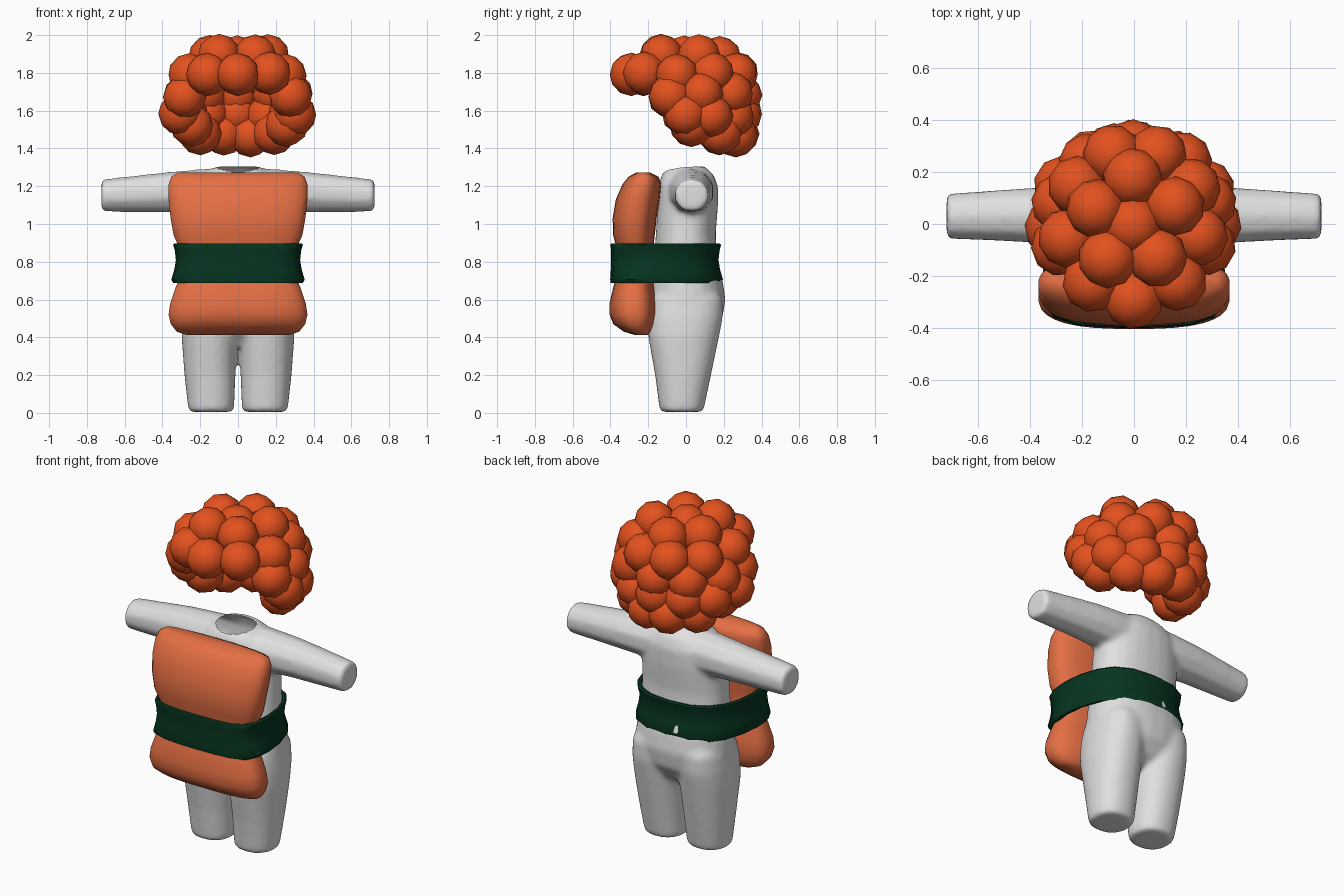
import bpy, bmesh, math, random
from mathutils import Vector, Matrix

if "Cube" in bpy.data.objects:
    bpy.data.objects.remove(bpy.data.objects["Cube"])

random.seed(4)


def material(name, rgb):
    m = bpy.data.materials.new(name)
    m.diffuse_color = (*rgb, 1)
    m.use_nodes = True
    m.node_tree.nodes["Principled BSDF"].inputs["Base Color"].default_value = m.diffuse_color
    return m


WHITE = material("soft white", (0.75, 0.75, 0.75))
SALMON = material("salmon", (0.79, 0.16, 0.058))
GREEN = material("dark green", (0.002, 0.035, 0.014))
ORANGE = material("bright orange", (0.77, 0.083, 0.013))


def make_object(name, bm, mat, angle=50):
    bmesh.ops.recalc_face_normals(bm, faces=bm.faces[:])
    me = bpy.data.meshes.new(name)
    bm.to_mesh(me)
    bm.free()
    ob = bpy.data.objects.new(name, me)
    bpy.context.collection.objects.link(ob)
    me.materials.append(mat)
    smooth(ob, angle)
    return ob


def smooth(ob, angle):
    bpy.ops.object.select_all(action='DESELECT')
    ob.select_set(True)
    bpy.context.view_layer.objects.active = ob
    bpy.ops.object.shade_smooth_by_angle(angle=math.radians(angle))


def bridge(bm, a, b):
    n = len(a)
    for i in range(n):
        bm.faces.new((a[i], a[(i + 1) % n], b[(i + 1) % n], b[i]))


def section(u0, u1, v0, v1, n, p):
    """Rounded outline filling the box u0..u1, v0..v1."""
    pts = []
    for i in range(n):
        t = 2 * math.pi * (i + 0.5) / n
        c, s = math.cos(t), math.sin(t)
        u = math.copysign(abs(c) ** (2 / p), c)
        v = math.copysign(abs(s) ** (2 / p), s)
        pts.append(((u0 + u1) / 2 + u * (u1 - u0) / 2,
                    (v0 + v1) / 2 + v * (v1 - v0) / 2))
    return pts


def loft(bm, rings, place, n=24, p=2.3):
    """Closed tube through rings of (position, u0, u1, v0, v1)."""
    loops = []
    for w, *box in rings:
        loops.append([bm.verts.new(place(w, u, v)) for u, v in section(*box, n, p)])
    for a, b in zip(loops, loops[1:]):
        bridge(bm, a, b)
    bm.faces.new(loops[0])
    bm.faces.new(loops[-1])


def upright(w, u, v):
    return (u, v, w)


# Body: torso, mirrored legs and arms, fused into one soft skin
bm = bmesh.new()
loft(bm, [(0.35, -.1, .1, -.1, .05), (0.42, -.22, .22, -.17, .14),
          (0.5, -.28, .28, -.195, .193), (0.6, -.288, .288, -.2, .21),
          (0.7, -.28, .28, -.19, .195), (0.8, -.267, .267, -.17, .165),
          (0.95, -.26, .26, -.16, .158), (1.1, -.255, .255, -.15, .17),
          (1.2, -.24, .24, -.145, .17), (1.26, -.18, .18, -.13, .147),
          (1.305, -.11, .11, -.09, .1)], upright)
for s in (-1, 1):
    loft(bm, [(0.005, .028, .258, -.135, .09), (0.03, .02, .265, -.142, .097),
              (0.2, .013, .284, -.164, .133), (0.4, .003, .299, -.2, .175),
              (0.5, .008, .296, -.2, .195), (0.6, .02, .285, -.18, .195),
              (0.72, .04, .24, -.12, .13)], lambda w, u, v: (s * u, v, w), p=2.25)
    loft(bm, [(0.1, -.11, .15, 1.04, 1.30), (0.25, -.09, .15, 1.055, 1.287),
              (0.37, -.077, .145, 1.06, 1.277), (0.55, -.067, .132, 1.062, 1.257),
              (0.717, -.06, .12, 1.064, 1.238), (0.723, -.057, .117, 1.067, 1.235)],
         lambda w, u, v: (s * w, u, v), n=10, p=2.1)
body = make_object("body", bm, WHITE)
rm = body.modifiers.new("fuse", 'REMESH')
rm.mode = 'VOXEL'
rm.voxel_size = 0.014
sm = body.modifiers.new("soften", 'SMOOTH')
sm.factor = 0.5
sm.iterations = 10

# Open neck hole, leaning forward
lean = (Matrix.Translation((0, -0.018, 1.305)) @ Matrix.Rotation(math.radians(13), 4, 'X')
        @ Matrix.Diagonal((.115, .1, .04, 1)))
bm = bmesh.new()
bmesh.ops.create_uvsphere(bm, u_segments=24, v_segments=12, radius=1, matrix=lean)
cutter = make_object("neck_cutter", bm, WHITE)
cutter.hide_render = True
bo = body.modifiers.new("neck", 'BOOLEAN')
bo.operation = 'DIFFERENCE'
bo.object = cutter
dg = bpy.context.evaluated_depsgraph_get()
body.data = bpy.data.meshes.new_from_object(body.evaluated_get(dg))
body.modifiers.clear()
bpy.data.objects.remove(cutter)
bm = bmesh.new()
bm.from_mesh(body.data)
inv = lean.inverted()
bmesh.ops.delete(bm, geom=[f for f in bm.faces
                           if (inv @ f.calc_center_median()).length < 1.01], context='FACES')
bm.to_mesh(body.data)
bm.free()
smooth(body, 40)

# Front cushion, pinched where the belt crosses it
bm = bmesh.new()
cushion = [(0.412, .27, -.27, -.2), (0.43, .325, -.33, -.18), (0.47, .357, -.385, -.16),
           (0.52, .369, -.405, -.15), (0.58, .36, -.405, -.152), (0.66, .333, -.387, -.165),
           (0.71, .312, -.373, -.172), (0.8, .29, -.362, -.175), (0.88, .315, -.37, -.172),
           (0.94, .342, -.386, -.165), (1.03, .358, -.389, -.155), (1.13, .369, -.372, -.138),
           (1.21, .369, -.337, -.13), (1.25, .354, -.305, -.145), (1.272, .32, -.265, -.19)]
loft(bm, [(z, -h, h, a, b) for z, h, a, b in cushion], upright, n=32, p=2.75)
make_object("front_cushion", bm, SALMON, 60)

# Belt: a thick band around cushion and body
half = [(0, -.4), (.12, -.398), (.22, -.388), (.305, -.36), (.338, -.29), (.347, -.2),
        (.335, -.08), (.298, .04), (.24, .122), (.14, .175), (0, .19)]
plan = half + [(-x, y) for x, y in reversed(half[1:-1])]
bm = bmesh.new()
loops = []
for z, inset in ((.69, .022), (.688, .004), (.705, -.006), (.76, .01), (.81, .018),
                 (.86, .012), (.89, .004), (.898, .012), (.894, .028), (.8, .04)):
    loop = []
    for x, y in plan:
        k = 1 - inset / .345
        yy = y - inset * (0.2 if y < -.3 else 1) * math.copysign(1, y) * min(1, abs(y) / .15)
        loop.append(bm.verts.new((x * k, yy, z)))
    loops.append(loop)
for a, b in zip(loops, loops[1:] + loops[:1]):
    bridge(bm, a, b)
make_object("belt", bm, GREEN, 50)

# Curly hair: rows of balls, open at the face (angles run from the back)
rows = [(1.885, 0, 0, 0, 1, 0, 0),     # height, x and y radius, sweep, count, y shift, end rise
        (1.885, .16, .175, 288, 5, 0.01, 0),
        (1.79, .26, .285, 320, 9, 0.0, 0),
        (1.69, .30, .28, 222, 7, 0.01, -.015),
        (1.575, .305, .285, 188, 7, 0.01, .01),
        (1.47, .25, .27, 172, 6, 0.01, .045)]
bm = bmesh.new()
for z, rx, ry, sweep, count, dy, rise in rows:
    for i in range(count):
        f = i / (count - 1) - 0.5 if count > 1 else 0
        t = math.radians(sweep * f + (20 if sweep == 320 else 0))
        jitter = Vector([random.uniform(-.008, .008) for _ in range(3)])
        pos = Vector((rx * math.sin(t), ry * math.cos(t) + dy, z + 4 * rise * f * f)) + jitter
        spin = Matrix.Rotation(random.uniform(0, 6.28), 4, 'Z')
        bmesh.ops.create_icosphere(bm, subdivisions=2, radius=0.115,
                                   matrix=Matrix.Translation(pos) @ spin)
make_object("curly_hair", bm, ORANGE, 60)
